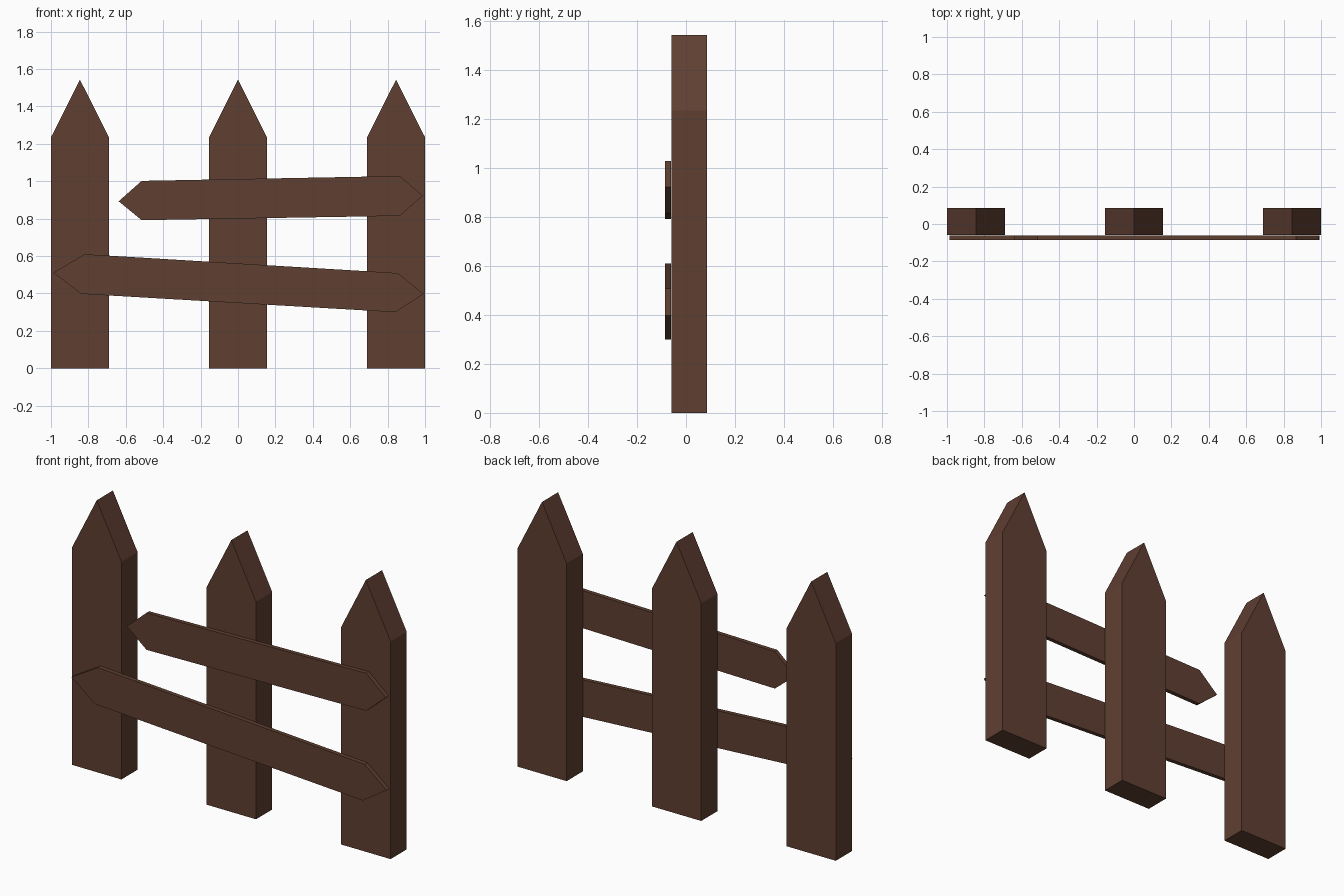
import bpy
import bmesh

if "Cube" in bpy.data.objects:
    bpy.data.objects.remove(bpy.data.objects["Cube"])

wood = bpy.data.materials.new("brown_wood")
wood.diffuse_color = (0.115, 0.05, 0.031, 1)
wood.use_nodes = True
wood.node_tree.nodes["Principled BSDF"].inputs["Base Color"].default_value = wood.diffuse_color


def board(name, outline, y_front, y_back, x_offset=0.0):
    """Extrude an (x, z) outline from the front to the back."""
    bm = bmesh.new()
    face = bm.faces.new([bm.verts.new((x, y_front, z)) for x, z in outline])
    new = bmesh.ops.extrude_face_region(bm, geom=[face], use_keep_orig=True)["geom"]
    verts = [v for v in new if isinstance(v, bmesh.types.BMVert)]
    bmesh.ops.translate(bm, verts=verts, vec=(0, y_back - y_front, 0))
    bmesh.ops.recalc_face_normals(bm, faces=bm.faces)
    mesh = bpy.data.meshes.new(name)
    bm.to_mesh(mesh)
    bm.free()
    mesh.materials.append(wood)
    obj = bpy.data.objects.new(name, mesh)
    obj.location.x = x_offset
    bpy.context.collection.objects.link(obj)
    return obj


# Three pointed posts
W = 0.155
post = [(-W, 0), (W, 0), (W, 1.235), (0, 1.543), (-W, 1.235)]
for side, x in (("left", -0.845), ("middle", 0), ("right", 0.845)):
    board(f"post_{side}", post, -0.06, 0.085, x)

# Two crooked rails with pointed ends, fixed to the front of the posts
board("rail_upper", [(-0.638, 0.893), (-0.515, 0.792), (0.865, 0.815),
                     (0.988, 0.923), (0.865, 1.028), (-0.515, 1.002)],
      -0.085, -0.061)
board("rail_lower", [(-0.987, 0.511), (-0.838, 0.398), (0.843, 0.30),
                     (0.992, 0.398), (0.854, 0.509), (-0.82, 0.61)],
      -0.085, -0.061)
